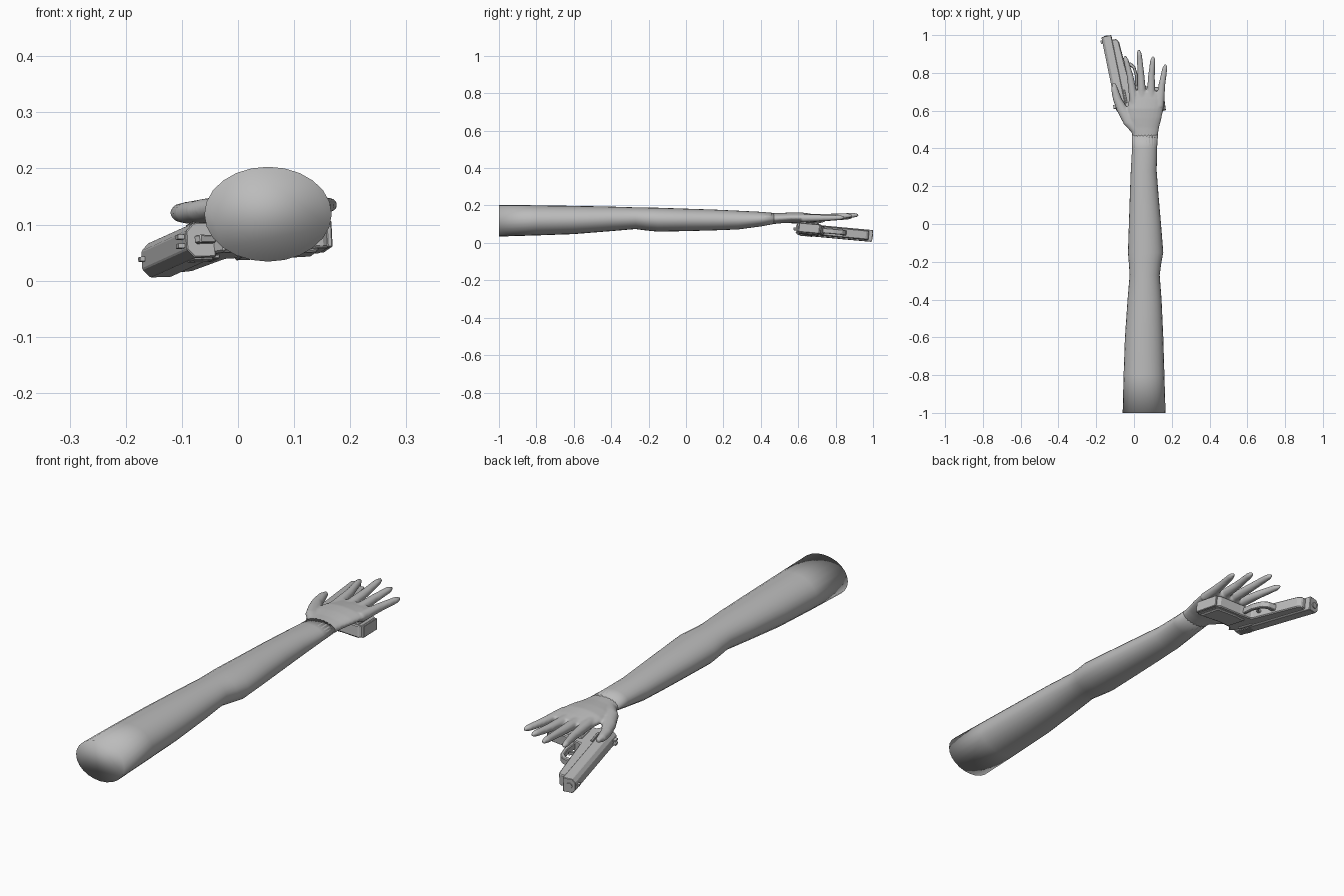
import bpy, bmesh, math
from mathutils import Vector, Matrix

grey = bpy.data.materials.new("plain grey")
grey.diffuse_color = (0.5, 0.5, 0.5, 1)


def finish(name, bm, smooth=False):
    bmesh.ops.recalc_face_normals(bm, faces=bm.faces)
    for f in bm.faces:
        f.smooth = smooth
    me = bpy.data.meshes.new(name)
    bm.to_mesh(me)
    bm.free()
    me.materials.append(grey)
    ob = bpy.data.objects.new(name, me)
    bpy.context.collection.objects.link(ob)
    return ob


def loft(bm, sections, n=24):
    """Closed tube of ellipses; each section is (y, x0, x1, z0, z1)."""
    rings = []
    for y, x0, x1, z0, z1 in sections:
        ring = []
        for i in range(n):
            a = 2 * math.pi * i / n
            ring.append(bm.verts.new(((x0 + x1) / 2 + (x1 - x0) / 2 * math.cos(a), y,
                                      (z0 + z1) / 2 + (z1 - z0) / 2 * math.sin(a))))
        rings.append(ring)
    for a, b in zip(rings, rings[1:]):
        for i in range(n):
            j = (i + 1) % n
            bm.faces.new((a[i], a[j], b[j], b[i]))
    bm.faces.new(rings[0])
    bm.faces.new(rings[-1])


def digit(bm, points):
    """Finger tube; each point is (x, y, z, radius across, radius in z)."""
    loft(bm, [(y, x - r, x + r, z - h, z + h) for x, y, z, r, h in points], 16)


# Arm: upper arm, elbow, forearm, wrist
wrist = [(0.40, -0.010, 0.122, 0.088, 0.166), (0.47, -0.010, 0.127, 0.101, 0.160)]
bm = bmesh.new()
loft(bm, [
    (-1.0, -0.060, 0.167, 0.034, 0.203), (-0.8, -0.055, 0.161, 0.040, 0.201),
    (-0.6, -0.048, 0.155, 0.047, 0.198), (-0.4, -0.034, 0.146, 0.063, 0.194),
    (-0.27, -0.023, 0.136, 0.074, 0.190), (-0.21, -0.027, 0.144, 0.066, 0.189),
    (-0.15, -0.032, 0.155, 0.060, 0.188), (0.0, -0.027, 0.143, 0.063, 0.183),
    (0.15, -0.022, 0.130, 0.067, 0.178), (0.28, -0.017, 0.120, 0.072, 0.172)] + wrist)
finish("arm", bm, True)

# Hand: palm, four fingers and thumb fused into one smooth skin
bm = bmesh.new()
loft(bm, wrist + [
    (0.51, -0.020, 0.133, 0.105, 0.160), (0.56, -0.034, 0.146, 0.107, 0.163),
    (0.61, -0.036, 0.155, 0.106, 0.164), (0.66, -0.028, 0.161, 0.106, 0.157),
    (0.70, -0.018, 0.158, 0.112, 0.150)])
fingers = [  # base x,y / middle x,y / tip x,y,z
    (0.002, 0.64, -0.020, 0.78, -0.048, 0.89, 0.138),
    (0.045, 0.64, 0.036, 0.80, 0.026, 0.922, 0.148),
    (0.090, 0.64, 0.092, 0.78, 0.101, 0.887, 0.145),
    (0.134, 0.62, 0.148, 0.74, 0.167, 0.845, 0.135)]
for bx, by, mx, my, tx, ty, tz in fingers:
    digit(bm, [(bx, by, 0.132, 0.025, 0.022), (mx, my, (0.132 + tz) / 2, 0.018, 0.017),
               (mx * 0.2 + tx * 0.8, my * 0.2 + ty * 0.8, tz, 0.014, 0.013),
               (tx, ty, tz, 0.007, 0.007)])
digit(bm, [(0.035, 0.47, 0.132, 0.035, 0.022), (-0.015, 0.53, 0.130, 0.040, 0.023),
           (-0.058, 0.60, 0.124, 0.033, 0.022), (-0.088, 0.66, 0.121, 0.024, 0.020),
           (-0.102, 0.71, 0.121, 0.019, 0.017), (-0.106, 0.745, 0.122, 0.010, 0.009)])
hand = finish("hand", bm, True)
m = hand.modifiers.new("fuse", 'REMESH')
m.mode = 'VOXEL'
m.voxel_size = 0.005
m.use_smooth_shade = True
m = hand.modifiers.new("soften", 'SMOOTH')
m.factor = 0.5
m.iterations = 5

# Pistol frame: s runs back from the muzzle, d runs down the grip, w is thickness
back = -Vector((-0.2, 0.975, -0.09)).normalized()
down = Vector((0.97, 0.2, 0.03))
down = (down - back * down.dot(back)).normalized()
side = back.cross(down)
muzzle = Vector((-0.172, 0.987, 0.036))
place = Matrix((back, down, side)).transposed().to_4x4()
place.translation = muzzle


def prism(name, pts, lo, hi, axis="w", bevel=0.004):
    """Extrude a profile: (s, d) along w, or (d, w) along s."""
    bm = bmesh.new()
    def make(p, t):
        return bm.verts.new((p[0], p[1], t) if axis == "w" else (t, p[0], p[1]))
    a = [make(p, lo) for p in pts]
    b = [make(p, hi) for p in pts]
    bm.faces.new(a)
    bm.faces.new(b)
    for i in range(len(pts)):
        j = (i + 1) % len(pts)
        bm.faces.new((a[i], a[j], b[j], b[i]))
    bm.transform(place)
    ob = finish(name, bm)
    if bevel:
        m = ob.modifiers.new("bevel", 'BEVEL')
        m.width = bevel
        m.segments = 1
        m.limit_method = 'ANGLE'
    return ob


def box(name, s0, s1, d0, d1, w0, w1, bevel=0):
    return prism(name, [(s0, d0), (s1, d0), (s1, d1), (s0, d1)], w0, w1, "w", bevel)


# Slide with chamfered top
prism("slide", [(0, -0.016), (0, 0.016), (0.014, 0.031), (0.053, 0.031),
                (0.053, -0.031), (0.014, -0.031)], 0, 0.40, "s", 0.002)
# Dust cover and grip
prism("frame", [(0.025, 0.050), (0.40, 0.050), (0.425, 0.062), (0.405, 0.085),
                (0.415, 0.14), (0.452, 0.235), (0.440, 0.252), (0.335, 0.258),
                (0.322, 0.245), (0.295, 0.15), (0.275, 0.098), (0.16, 0.092),
                (0.04, 0.086), (0.025, 0.075)], -0.025, 0.025)
# Trigger guard loop
prism("trigger_guard", [(0.150, 0.085), (0.162, 0.125), (0.185, 0.144), (0.235, 0.148),
                        (0.300, 0.135), (0.300, 0.121), (0.235, 0.133), (0.195, 0.130),
                        (0.178, 0.116), (0.172, 0.085)], -0.014, 0.014, "w", 0.003)
prism("trigger", [(0.228, 0.085), (0.245, 0.085), (0.242, 0.108), (0.226, 0.126),
                  (0.220, 0.124), (0.230, 0.105)], -0.006, 0.006, "w", 0)
# Details, mirrored on both sides
for sgn, label in ((-1, "left"), (1, "right")):
    prism("grip_panel_" + label, [(0.305, 0.105), (0.395, 0.100), (0.405, 0.145),
          (0.440, 0.232), (0.340, 0.240), (0.312, 0.155)],
          *sorted((sgn * 0.02, sgn * 0.031)), "w", 0.004)
    for i in range(6):
        s = 0.325 + i * 0.011
        box("slide_rib_" + label, s, s + 0.005, 0.016, 0.049,
            *sorted((sgn * 0.03, sgn * 0.0335)))
    box("lever_" + label, 0.30, 0.37, 0.056, 0.066, *sorted((sgn * 0.024, sgn * 0.032)), 0.002)
# Sights, hammer, barrel and magazine base
box("front_sight", 0.015, 0.032, -0.009, 0.004, -0.004, 0.004)
for w in (-0.012, 0.004):
    box("rear_sight", 0.365, 0.385, -0.012, 0.004, w, w + 0.008)
prism("hammer", [(0.39, 0.02), (0.415, 0.012), (0.428, 0.02), (0.415, 0.05), (0.39, 0.05)],
      -0.007, 0.007, "w", 0.002)
prism("barrel", [(0.026 + 0.013 * math.cos(i * math.pi / 6), 0.013 * math.sin(i * math.pi / 6))
                 for i in range(12)], -0.004, 0.02, "s", 0)
prism("magazine_base", [(0.335, 0.254), (0.446, 0.246), (0.446, 0.256), (0.335, 0.264)],
      -0.024, 0.024, "w", 0.002)
